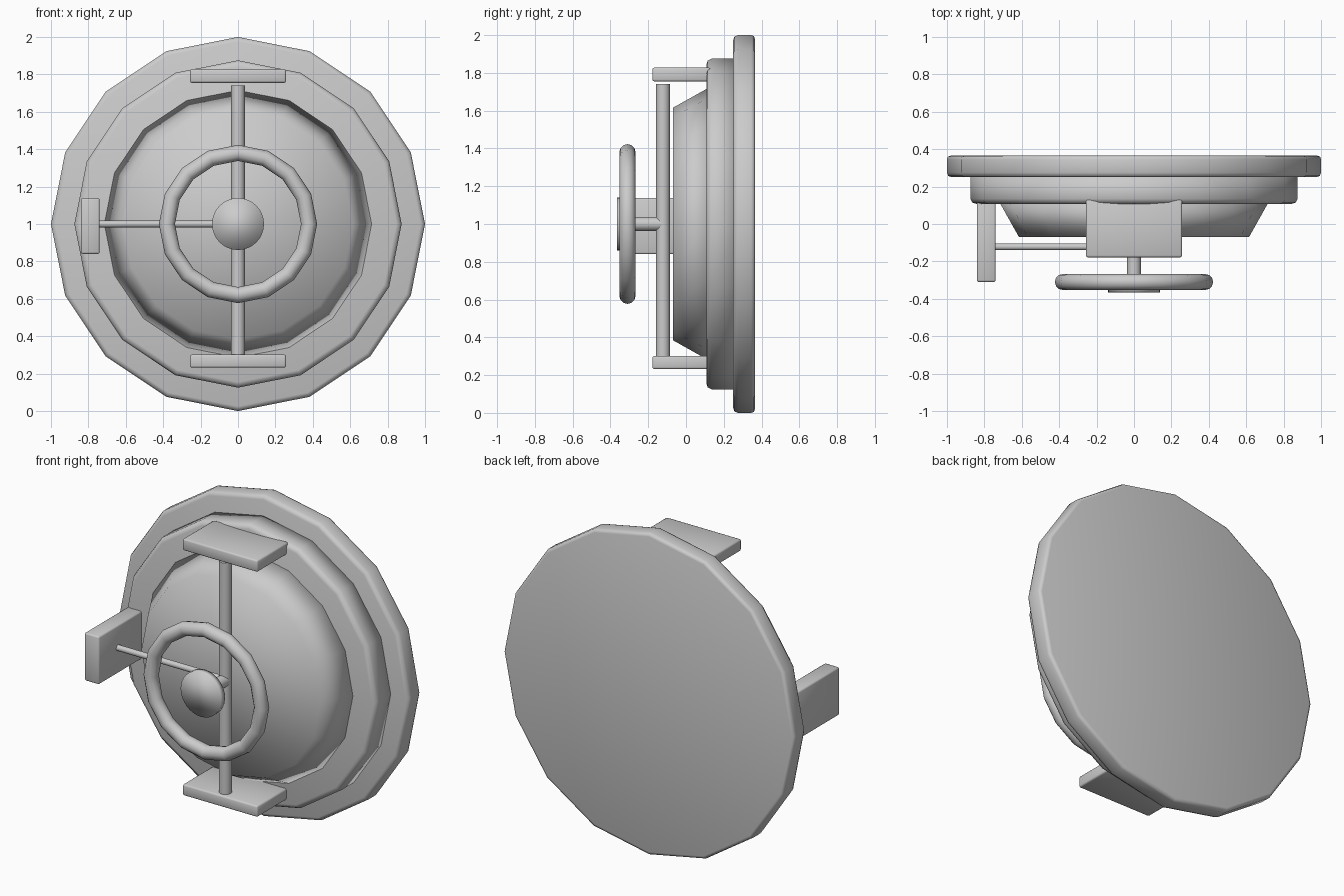
import bpy, bmesh, math
from mathutils import Vector

if "Cube" in bpy.data.objects:
    bpy.data.objects.remove(bpy.data.objects["Cube"])

CZ = 1.0  # height of the hatch centre


def finish(name, bm, smooth=True):
    bmesh.ops.recalc_face_normals(bm, faces=bm.faces[:])
    mesh = bpy.data.meshes.new(name)
    bm.to_mesh(mesh)
    bm.free()
    for p in mesh.polygons:
        p.use_smooth = smooth
    ob = bpy.data.objects.new(name, mesh)
    bpy.context.collection.objects.link(ob)
    return ob


def lathe(name, profile, sides=16):
    """Turn (radius, y) points about the hatch axis and cap both ends."""
    bm = bmesh.new()
    rings = []
    for r, y in profile:
        rings.append([bm.verts.new((r * math.cos(2 * math.pi * i / sides), y,
                                    CZ + r * math.sin(2 * math.pi * i / sides)))
                      for i in range(sides)])
    for a, b in zip(rings, rings[1:]):
        for i in range(sides):
            j = (i + 1) % sides
            bm.faces.new((a[i], a[j], b[j], b[i]))
    bm.faces.new(rings[0])
    bm.faces.new(rings[-1])
    return finish(name, bm)


def rod(name, start, end, radius, sides=16):
    start, end = Vector(start), Vector(end)
    d = end - start
    bpy.ops.mesh.primitive_cylinder_add(vertices=sides, radius=radius, depth=d.length,
                                        location=(start + end) / 2,
                                        rotation=d.to_track_quat('Z', 'Y').to_euler())
    ob = bpy.context.object
    ob.name = name
    bpy.ops.object.shade_smooth_by_angle(angle=math.radians(40))
    return ob


def block(name, lo, hi):
    bm = bmesh.new()
    bmesh.ops.create_cube(bm, size=1)
    for v in bm.verts:
        v.co = [l + (c + 0.5) * (h - l) for l, h, c in zip(lo, hi, v.co)]
    bmesh.ops.bevel(bm, geom=bm.edges[:], offset=0.01, segments=2,
                    profile=0.5, affect='EDGES')
    return finish(name, bm)


# Stepped round hatch body
lathe("outer_flange", [(0.975, 0.25), (0.993, 0.257), (1.0, 0.275),
                       (1.0, 0.345), (0.995, 0.36), (0.98, 0.365)])
lathe("inner_ring", [(0.845, 0.108), (0.865, 0.115), (0.875, 0.135), (0.875, 0.27)])
lathe("raised_plate", [(0.615, -0.07), (0.727, 0.13)])

# Brackets that hold the locking rods
block("top_bracket", (-0.257, -0.178, 1.755), (0.257, 0.13, 1.828))
block("bottom_bracket", (-0.257, -0.178, 0.232), (0.257, 0.13, 0.302))
block("side_bracket", (-0.84, -0.31, 0.84), (-0.74, 0.13, 1.138))

# Locking rods and wheel shaft
rod("vertical_rod", (0, -0.122, 0.30), (0, -0.122, 1.74), 0.037)
rod("side_rod", (-0.75, -0.122, CZ), (0, -0.122, CZ), 0.018)
rod("wheel_shaft", (0, -0.34, CZ), (0, -0.122, CZ), 0.037)

# Hand wheel with hub cap
bpy.ops.mesh.primitive_torus_add(major_segments=16, minor_segments=12,
                                 major_radius=0.38, minor_radius=0.043,
                                 location=(0, -0.31, CZ), rotation=(math.pi / 2, 0, 0))
bpy.context.object.name = "hand_wheel"
bpy.ops.object.shade_smooth()
lathe("hub_cap", [(0.139, -0.365), (0.139, -0.325)], 32)
